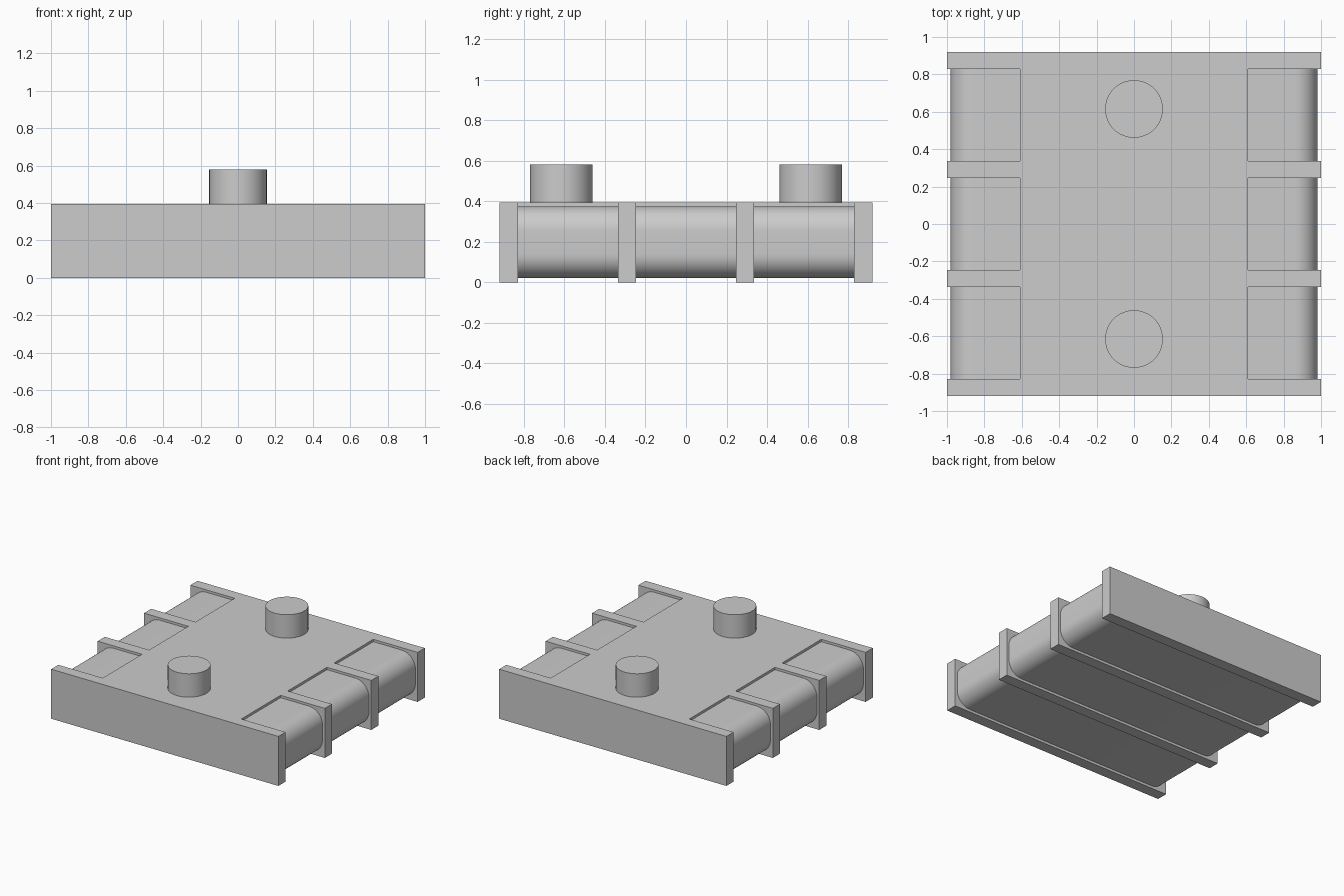
import bpy
import bmesh

cube = bpy.data.objects.get("Cube")
if cube:
    bpy.data.objects.remove(cube, do_unlink=True)

HEIGHT = 0.394
HALF_DEPTH = 0.92
RIB = 0.09           # rib thickness
DECK_X = 0.61        # half width of the raised deck
BAY_PITCH = (2 * HALF_DEPTH - RIB) / 3
BAY = BAY_PITCH - RIB

grey = bpy.data.materials.new("plain grey")
grey.use_nodes = True
colour = (0.604, 0.604, 0.604, 1)
grey.diffuse_color = colour
grey.node_tree.nodes["Principled BSDF"].inputs["Base Color"].default_value = colour


def box(name, low, high):
    """Axis-aligned box between two corners."""
    bm = bmesh.new()
    bmesh.ops.create_cube(bm, size=1)
    for v in bm.verts:
        v.co = [l + (c + 0.5) * (h - l) for c, l, h in zip(v.co, low, high)]
    mesh = bpy.data.meshes.new(name)
    bm.to_mesh(mesh)
    bm.free()
    mesh.materials.append(grey)
    obj = bpy.data.objects.new(name, mesh)
    bpy.context.collection.objects.link(obj)
    return obj


def select(obj):
    bpy.ops.object.select_all(action='DESELECT')
    obj.select_set(True)
    bpy.context.view_layer.objects.active = obj


def cut(obj, cutter):
    mod = obj.modifiers.new("cut", 'BOOLEAN')
    mod.operation = 'DIFFERENCE'
    mod.solver = 'EXACT'
    mod.object = cutter
    select(obj)
    bpy.ops.object.modifier_apply(modifier=mod.name)
    bpy.data.objects.remove(cutter, do_unlink=True)


# Deck with end plates and ribs, notched at the sides and grooved underneath
deck = box("ribbed_deck", (-1, -HALF_DEPTH, 0), (1, HALF_DEPTH, HEIGHT))
for i, place in enumerate(("front", "middle", "back")):
    y = (i - 1) * BAY_PITCH
    y0, y1 = y - BAY / 2, y + BAY / 2
    cut(deck, box("left_notch", (DECK_X, y0, -0.1), (1.1, y1, 1)))
    cut(deck, box("right_notch", (-1.1, y0, -0.1), (-DECK_X, y1, 1)))
    cut(deck, box("groove", (-1.1, y0, -0.1), (1.1, y1, 0.04)))

    # Rounded body filling the bay, reaching slightly into the ribs
    body = box(place + "_rounded_body", (-0.98, y0 - 0.01, 0.02),
               (0.98, y1 + 0.01, 0.375))
    bm = bmesh.new()
    bm.from_mesh(body.data)
    long_edges = [e for e in bm.edges
                  if abs(e.verts[0].co.y - e.verts[1].co.y) > 0.1]
    bmesh.ops.bevel(bm, geom=long_edges, offset=0.12, segments=12,
                    profile=0.5, affect='EDGES')
    bm.to_mesh(body.data)
    bm.free()
    select(body)
    bpy.ops.object.shade_smooth_by_angle()

# Round studs on the deck
for place, y in (("front", -0.615), ("back", 0.615)):
    bpy.ops.mesh.primitive_cylinder_add(vertices=64, radius=0.154, depth=0.2,
                                        location=(0, y, 0.48))
    stud = bpy.context.object
    stud.name = place + "_stud"
    stud.data.materials.append(grey)
    bpy.ops.object.shade_smooth_by_angle()
